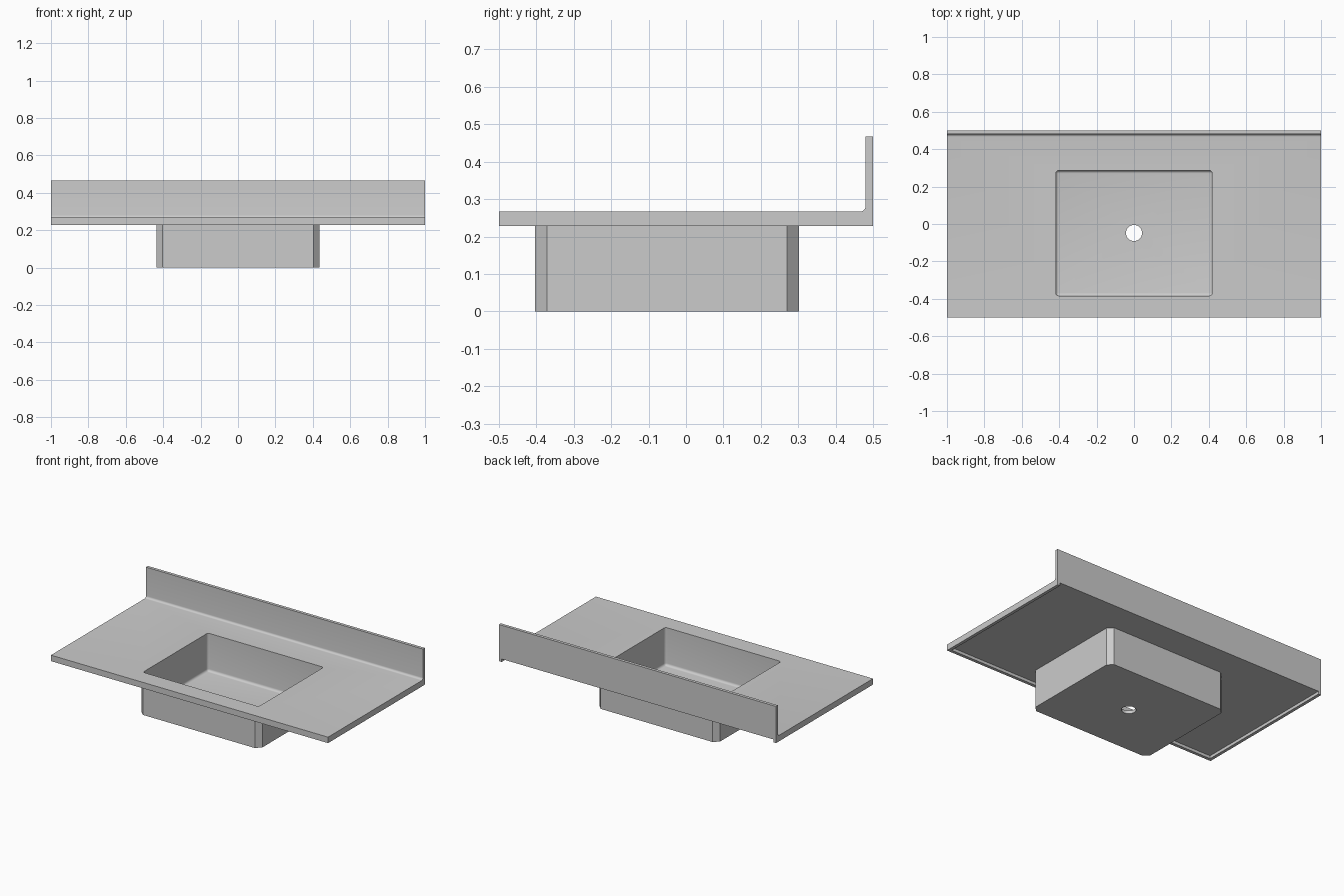
import bpy, bmesh, math

if "Cube" in bpy.data.objects:
    bpy.data.objects.remove(bpy.data.objects["Cube"])

def new_object(name, bm):
    bmesh.ops.recalc_face_normals(bm, faces=bm.faces)
    mesh = bpy.data.meshes.new(name)
    bm.to_mesh(mesh)
    bm.free()
    obj = bpy.data.objects.new(name, mesh)
    bpy.context.collection.objects.link(obj)
    return obj

def box(name, x, y, z, corner=0, corner_seg=1, floor=0):
    """Box from ranges; optional bevel of vertical edges, or of these plus the floor."""
    bm = bmesh.new()
    bmesh.ops.create_cube(bm, size=1)
    for v in bm.verts:
        for i, (lo, hi) in enumerate((x, y, z)):
            v.co[i] = hi if v.co[i] > 0 else lo
    if corner:
        edges = [e for e in bm.edges
                 if abs(e.verts[0].co.z - e.verts[1].co.z) > 0.01
                 or (floor and max(v.co.z for v in e.verts) < z[0] + 0.001)]
        bmesh.ops.bevel(bm, geom=edges, offset=corner, segments=corner_seg,
                        profile=0.5, affect='EDGES')
    return new_object(name, bm)

def combine(target, other, operation):
    mod = target.modifiers.new("join", 'BOOLEAN')
    mod.operation, mod.object, mod.solver = operation, other, 'EXACT'
    bpy.context.view_layer.objects.active = target
    bpy.ops.object.modifier_apply(modifier=mod.name)
    bpy.data.objects.remove(other, do_unlink=True)

# Worktop sheet with front lip, coved corner and backsplash, swept along x
R = 0.014
cove = [(0.48 - R + R * math.sin(a), 0.267 + R - R * math.cos(a))
        for a in (math.pi / 2 * (1 - i / 6) for i in range(7))]
profile = [(-0.5, 0.228), (-0.48, 0.228), (-0.48, 0.247), (0.5, 0.247),
           (0.5, 0.467), (0.48, 0.467)] + cove + [(-0.5, 0.267)]
bm = bmesh.new()
face = bm.faces.new([bm.verts.new((-1, y, z)) for y, z in profile])
swept = bmesh.ops.extrude_face_region(bm, geom=[face])["geom"]
bmesh.ops.translate(bm, vec=(2, 0, 0),
                    verts=[g for g in swept if isinstance(g, bmesh.types.BMVert)])
sink = new_object("sink_worktop", bm)

# Lips hanging at both ends
for s in (-1, 1):
    combine(sink, box("side_lip", sorted((s, s * 0.98)), (-0.5, 0.5), (0.228, 0.257)), 'UNION')

# Bowl body with chamfered corners, then its rounded hollow
combine(sink, box("bowl_body", (-0.436, 0.436), (-0.404, 0.302), (0, 0.257), 0.032), 'UNION')
combine(sink, box("bowl_hollow", (-0.418, 0.418), (-0.384, 0.286), (0.02, 0.4),
                  0.016, 5, floor=True), 'DIFFERENCE')

# Drain hole
bm = bmesh.new()
bmesh.ops.create_cone(bm, cap_ends=True, segments=40, radius1=0.043, radius2=0.043, depth=0.2)
bmesh.ops.translate(bm, vec=(0, -0.048, 0), verts=bm.verts)
combine(sink, new_object("drain_hole", bm), 'DIFFERENCE')

sink.select_set(True)
bpy.context.view_layer.objects.active = sink
bpy.ops.object.shade_smooth_by_angle(angle=math.radians(30))
